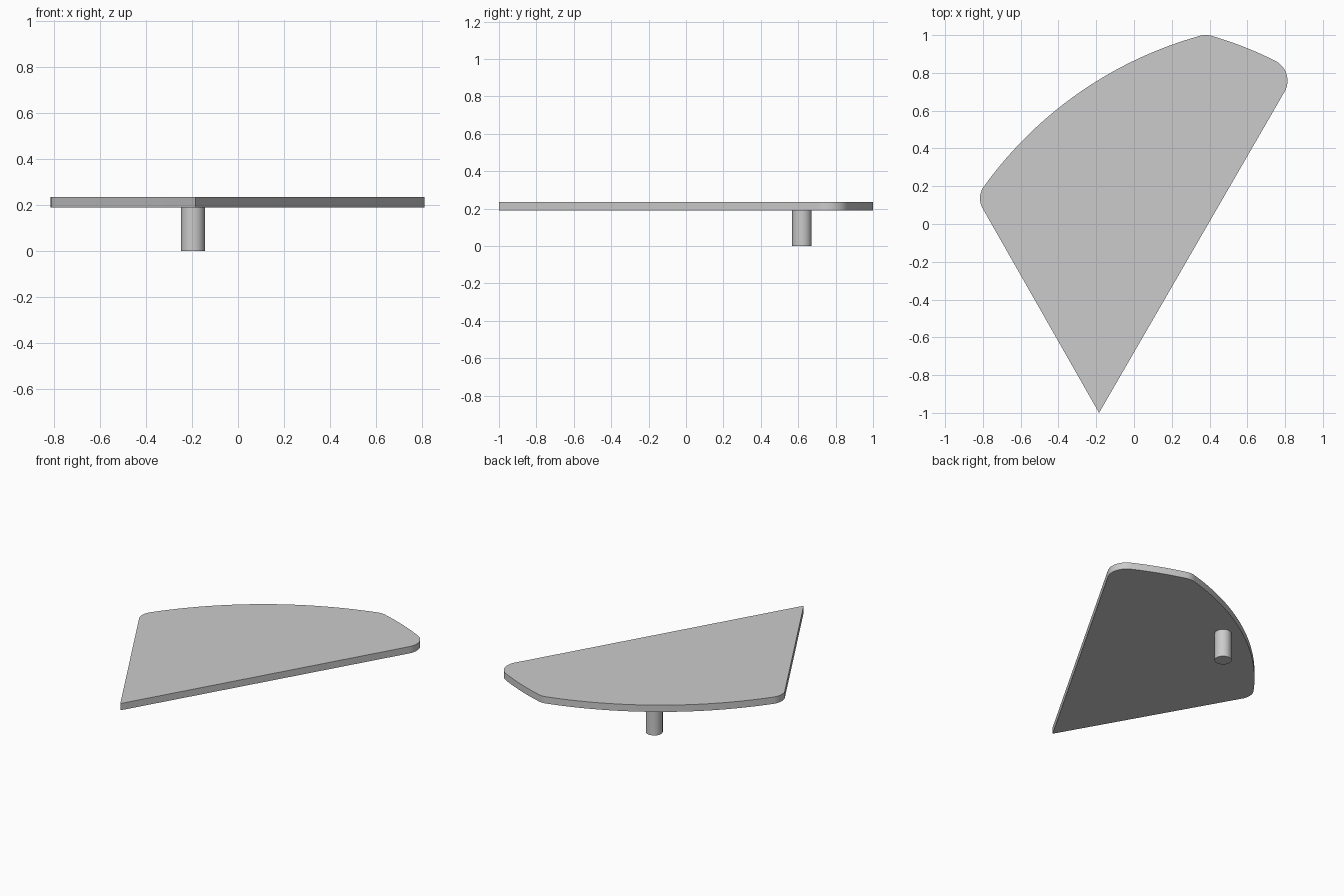
import bpy
import bmesh
import math
from mathutils import Vector

cube = bpy.data.objects.get("Cube")
if cube:
    bpy.data.objects.remove(cube, do_unlink=True)

grey = bpy.data.materials.new("light grey")
grey.use_nodes = True
colour = (0.6, 0.6, 0.6, 1.0)
grey.diffuse_color = colour
grey.node_tree.nodes["Principled BSDF"].inputs["Base Color"].default_value = colour

PLATE_BOTTOM, PLATE_TOP = 0.19, 0.236


def arc(start, end, sagitta, steps):
    """Points of a circular arc bulging to the left of start -> end."""
    a, b = Vector(start), Vector(end)
    chord = b - a
    half = chord.length / 2
    normal = Vector((-chord.y, chord.x)).normalized()
    radius = (half ** 2 + sagitta ** 2) / (2 * sagitta)
    centre = (a + b) / 2 + normal * (sagitta - radius)
    sweep = 2 * math.asin(half / radius)
    base = math.atan2(a.y - centre.y, a.x - centre.x)
    return [centre + radius * Vector((math.cos(base - sweep * i / steps),
                                      math.sin(base - sweep * i / steps)))
            for i in range(steps + 1)]


def finish(obj, name):
    obj.name = name
    obj.data.materials.append(grey)
    bpy.ops.object.select_all(action="DESELECT")
    obj.select_set(True)
    bpy.context.view_layer.objects.active = obj
    bpy.ops.object.shade_smooth_by_angle(angle=math.radians(30))


# Wedge-shaped plate: pointed tip, two straight edges, curved back, round corners
left_low, left_high = (-0.797, 0.075), (-0.79, 0.205)
peak_left, peak_right = (0.345, 0.995), (0.415, 0.995)
right_high, right_low = (0.745, 0.865), (0.797, 0.70)
outline = [Vector((-0.185, -1.0))]
outline += arc(left_low, left_high, 0.022, 10)
outline += arc(left_high, peak_left, 0.117, 40)[1:]
outline += arc(peak_left, peak_right, 0.006, 6)[1:]
outline += arc(peak_right, right_high, 0.008, 10)[1:]
outline += arc(right_high, right_low, 0.038, 12)[1:]

bm = bmesh.new()
face = bm.faces.new([bm.verts.new((p.x, p.y, PLATE_BOTTOM)) for p in outline])
extruded = bmesh.ops.extrude_face_region(bm, geom=[face], use_keep_orig=True)
top_verts = [v for v in extruded["geom"] if isinstance(v, bmesh.types.BMVert)]
bmesh.ops.translate(bm, verts=top_verts, vec=(0, 0, PLATE_TOP - PLATE_BOTTOM))
bmesh.ops.recalc_face_normals(bm, faces=bm.faces)
mesh = bpy.data.meshes.new("plate")
bm.to_mesh(mesh)
bm.free()
plate = bpy.data.objects.new("plate", mesh)
bpy.context.collection.objects.link(plate)
finish(plate, "plate")

# Round support peg under the curved back edge
bpy.ops.mesh.primitive_cylinder_add(vertices=48, radius=0.052, depth=PLATE_BOTTOM,
                                    location=(-0.196, 0.62, PLATE_BOTTOM / 2))
finish(bpy.context.object, "support_peg")
